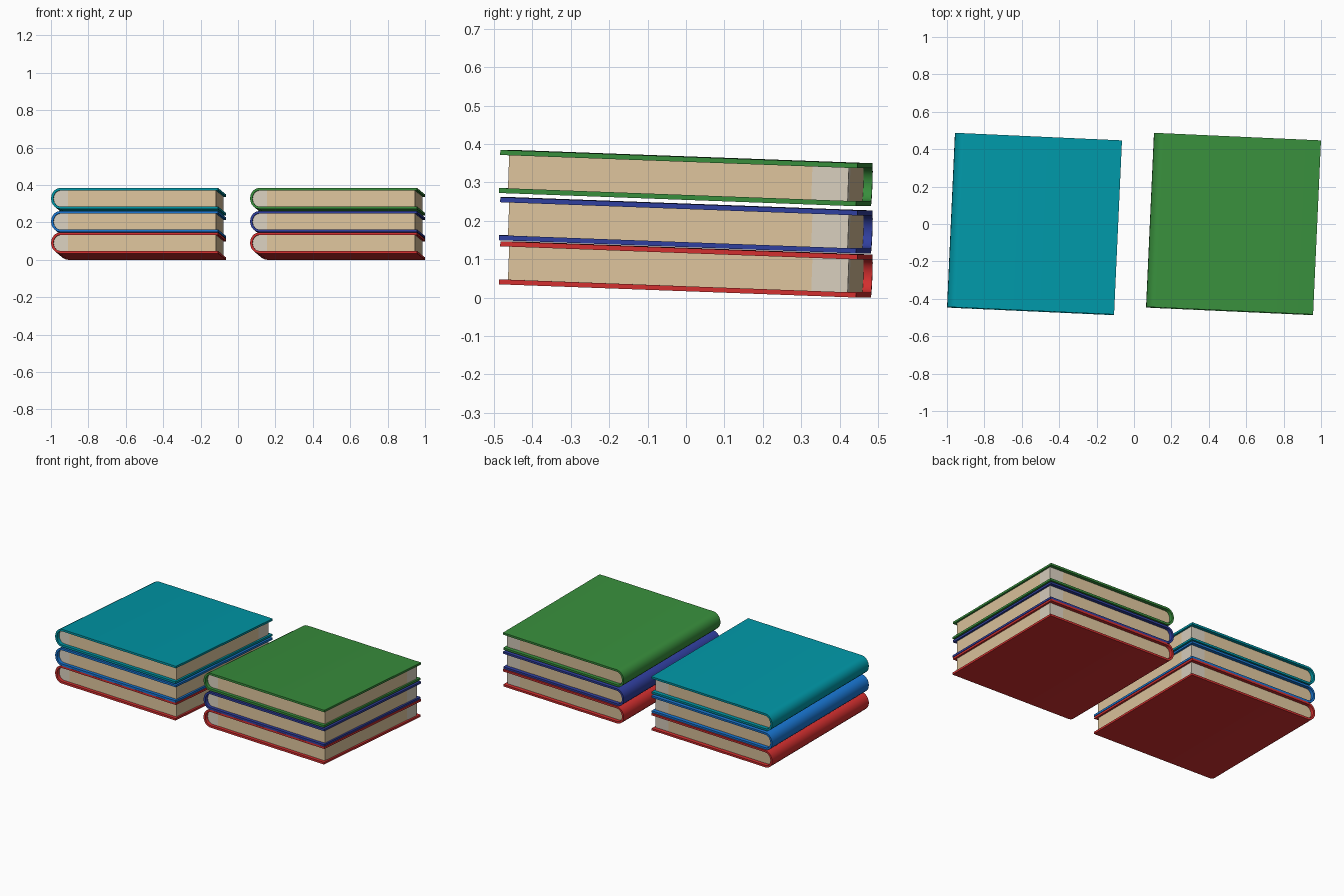
import bpy, bmesh, math
from mathutils import Matrix, Vector

if "Cube" in bpy.data.objects:
    bpy.data.objects.remove(bpy.data.objects["Cube"])

W, D, H = 0.894, 0.932, 0.112      # book width, depth, thickness
COVER = 0.013                      # cover board thickness
SPINE = 0.05                       # depth of the rounded spine
GAP_X, GAP_Y = 0.012, 0.023        # how far the pages sit inside the cover
STRIP = 0.095                      # width of the pale strips on the pages
SEG = 10


def material(name, rgb):
    lin = [((c / 255 + 0.055) / 1.055) ** 2.4 if c > 10 else c / 255 / 12.92 for c in rgb]
    m = bpy.data.materials.new(name)
    m.diffuse_color = (*lin, 1)
    m.use_nodes = True
    m.node_tree.nodes["Principled BSDF"].inputs["Base Color"].default_value = m.diffuse_color
    return m


RED = material("red cover", (211, 47, 47))
BLUE = material("blue cover", (25, 118, 210))
TEAL = material("teal cover", (0, 151, 167))
INDIGO = material("indigo cover", (48, 63, 159))
GREEN = material("green cover", (56, 142, 60))
TAN = material("tan pages", (221, 196, 156))
PALE = material("pale pages", (217, 207, 190))


def rounded_left(inset, right):
    """Points from top right, round the spine, to bottom right."""
    h = H / 2 - inset
    cx = -W / 2 + SPINE
    pts = [(right, h)]
    for i in range(SEG + 1):
        a = math.pi / 2 + math.pi * i / SEG
        pts.append((cx + (SPINE - inset) * math.cos(a), h * math.sin(a)))
    pts.append((right, -h))
    return pts


def extrude_profile(pts, half_depth):
    bm = bmesh.new()
    face = bm.faces.new([bm.verts.new((x, -half_depth, z)) for x, z in pts])
    out = bmesh.ops.extrude_face_region(bm, geom=[face])
    moved = [v for v in out["geom"] if isinstance(v, bmesh.types.BMVert)]
    bmesh.ops.translate(bm, verts=moved, vec=(0, 2 * half_depth, 0))
    bmesh.ops.recalc_face_normals(bm, faces=bm.faces)
    return bm


def finish(name, bm, mats, matrix):
    mesh = bpy.data.meshes.new(name)
    bm.to_mesh(mesh)
    bm.free()
    for m in mats:
        mesh.materials.append(m)
    ob = bpy.data.objects.new(name, mesh)
    bpy.context.collection.objects.link(ob)
    ob.matrix_world = matrix
    bpy.ops.object.select_all(action='DESELECT')
    ob.select_set(True)
    bpy.context.view_layer.objects.active = ob
    bpy.ops.object.shade_smooth_by_angle(angle=math.radians(30))


def book(name, mat, matrix):
    # cover: C-shaped profile with a rounded spine
    outer = rounded_left(0, W / 2)
    inner = rounded_left(COVER, W / 2)
    finish(name + "_cover", extrude_profile(outer + inner[::-1], D / 2), [mat], matrix)

    # pages: block filling the cover, cut for the pale strips
    right, half = W / 2 - GAP_X, D / 2 - GAP_Y
    bm = extrude_profile(rounded_left(COVER, right), half)
    x_front, x_back, y_side = -W / 2 + 0.09, right - STRIP, half - STRIP
    for co, no in (((x_front, 0, 0), (1, 0, 0)), ((x_back, 0, 0), (1, 0, 0)),
                   ((0, y_side, 0), (0, 1, 0))):
        bmesh.ops.bisect_plane(bm, geom=bm.verts[:] + bm.edges[:] + bm.faces[:],
                               plane_co=Vector(co), plane_no=Vector(no))
    bm.normal_update()
    for f in bm.faces:
        c, n = f.calc_center_median(), f.normal
        pale = ((n.y < -0.9 and c.x < x_front) or (n.y > 0.9 and c.x > x_back)
                or (n.x > 0.9 and c.y > y_side))
        f.material_index = int(pale)
    finish(name + "_pages", bm, [TAN, PALE], matrix)


# two stacks of three slightly turned and tilted books
turn = Matrix.Rotation(math.radians(-2.6), 4, 'Z') @ Matrix.Rotation(math.radians(-2.12), 4, 'X')
for side, x, mats in (("left", -0.532, (RED, BLUE, TEAL)),
                      ("right", 0.532, (RED, INDIGO, GREEN))):
    for level, z, mat in zip(("bottom", "middle", "top"), (0.0732, 0.188, 0.311), mats):
        book(f"{side}_{level}_book", mat, Matrix.Translation((x, 0, z)) @ turn)
